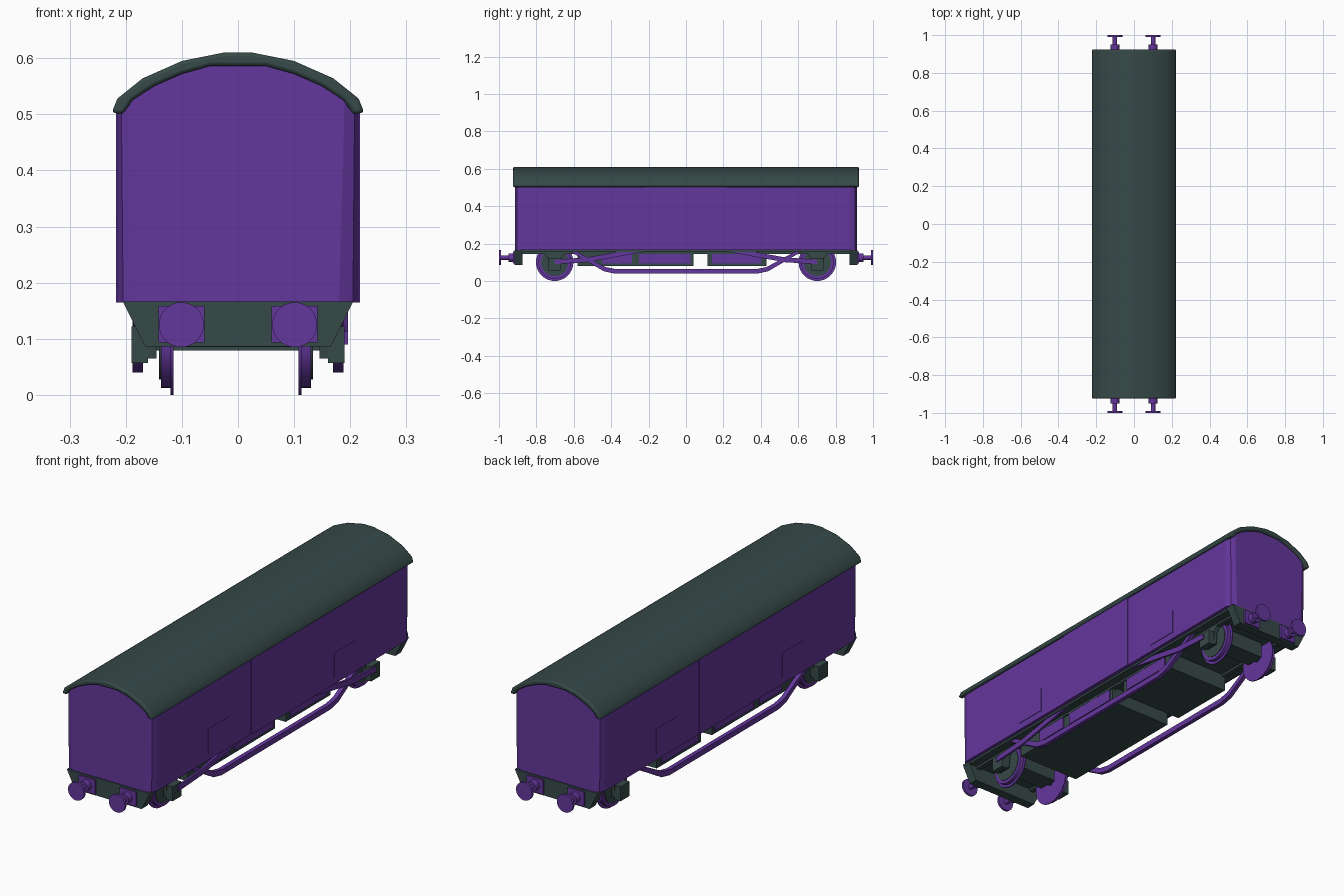
import bpy, bmesh, math
from mathutils import Matrix, Vector

if "Cube" in bpy.data.objects:
    bpy.data.objects.remove(bpy.data.objects["Cube"], do_unlink=True)


def material(name, rgb):
    m = bpy.data.materials.new(name)
    m.use_nodes = True
    m.diffuse_color = (*rgb, 1)
    m.node_tree.nodes["Principled BSDF"].inputs["Base Color"].default_value = (*rgb, 1)
    return m


PURPLE = material("purple paint", (0.127, 0.038, 0.335))
SLATE = material("dark slate", (0.037, 0.067, 0.065))


def finish(name, bm, mat, smooth=False):
    bmesh.ops.recalc_face_normals(bm, faces=bm.faces)
    me = bpy.data.meshes.new(name)
    bm.to_mesh(me)
    bm.free()
    me.materials.append(mat)
    ob = bpy.data.objects.new(name, me)
    bpy.context.collection.objects.link(ob)
    if smooth:
        bpy.ops.object.select_all(action='DESELECT')
        ob.select_set(True)
        bpy.context.view_layer.objects.active = ob
        bpy.ops.object.shade_smooth_by_angle(angle=math.radians(30))
    return ob


def prism_mesh(pts, axis, a, b):
    """Extrude a 2D outline along x (outline in y, z) or y (outline in x, z)."""
    def place(u, v, t):
        return (t, u, v) if axis == 'x' else (u, t, v)
    bm = bmesh.new()
    face = bm.faces.new([bm.verts.new(place(u, v, a)) for u, v in pts])
    out = bmesh.ops.extrude_face_region(bm, geom=[face])
    shift = Vector(place(0, 0, b - a))
    bmesh.ops.translate(bm, vec=shift, verts=[g for g in out["geom"] if isinstance(g, bmesh.types.BMVert)])
    return bm


def prism(name, pts, axis, a, b, mat, smooth=False):
    return finish(name, prism_mesh(pts, axis, a, b), mat, smooth)


def box(name, x0, x1, y0, y1, z0, z1, mat):
    return prism(name, [(y0, z0), (y1, z0), (y1, z1), (y0, z1)], 'x', x0, x1, mat)


def cylinder(name, axis, centre, r, length, mat, sides=32):
    bm = bmesh.new()
    bmesh.ops.create_cone(bm, cap_ends=True, segments=sides, radius1=r, radius2=r, depth=length)
    turn = Matrix.Rotation(math.pi / 2, 4, 'Y' if axis == 'x' else 'X')
    bmesh.ops.transform(bm, matrix=Matrix.Translation(centre) @ turn, verts=bm.verts)
    return finish(name, bm, mat, True)


def mirrored(half):
    """Close a right-hand outline with its mirror image."""
    return half + [(-u, v) for u, v in reversed(half) if u > 0]


# Van body with arched top and rounded corner posts
top = [(0, 0.592), (0.05, 0.588), (0.1, 0.574), (0.15, 0.552), (0.19, 0.525), (0.215, 0.5)]
bm = prism_mesh(mirrored(top + [(0.215, 0.165)]), 'y', -0.913, 0.913)
corners = [e for e in bm.edges
           if abs(e.verts[0].co.z - e.verts[1].co.z) > 0.3
           and abs(e.verts[0].co.y - e.verts[1].co.y) < 0.01]
bmesh.ops.bevel(bm, geom=corners, offset=0.035, segments=2, profile=0.5, affect='EDGES')
finish("van_body", bm, PURPLE)

# Curved roof shell with overhanging eaves
outer = [(0.025, 0.61), (0.1, 0.595), (0.17, 0.564), (0.215, 0.528), (0.225, 0.503)]
inner = [(0.205, 0.5), (0.188, 0.525), (0.15, 0.55), (0.1, 0.572), (0.05, 0.586)]
roof = prism("roof", mirrored(outer + inner), 'y', -0.924, 0.924, SLATE, True)
bevel = roof.modifiers.new("soft_ends", 'BEVEL')
bevel.width, bevel.segments = 0.006, 2
bevel.limit_method, bevel.angle_limit = 'ANGLE', math.radians(50)

# Underframe floor and equipment boxes
box("underframe_floor", -0.2, 0.2, -0.9, 0.9, 0.155, 0.166, SLATE)
box("long_equipment_box", -0.156, 0.156, -0.58, 0.04, 0.079, 0.16, SLATE)
box("short_equipment_box", -0.156, 0.156, 0.115, 0.43, 0.079, 0.16, SLATE)

for s, side in ((1, "left"), (-1, "right")):
    # Doors and small side panels
    box(side + "_doors", s * 0.213, s * 0.2175, -0.215, 0.215, 0.165, 0.502, PURPLE)
    for y in (-0.445, 0.445):
        box(side + "_side_panel", s * 0.213, s * 0.2175, y - 0.075, y + 0.075, 0.195, 0.305, PURPLE)
    # Solebar and equipment covers
    box(side + "_solebar", s * 0.14, s * 0.162, -0.88, 0.88, 0.145, 0.165, SLATE)
    for y0, y1 in ((-0.45, -0.29), (-0.25, 0.025), (0.14, 0.4)):
        box(side + "_equipment_cover", s * 0.15, s * 0.161, y0, y1, 0.092, 0.155, PURPLE)
    # Truss rod below the frame
    truss = [(0.385, 0.04), (0.44, 0.052), (0.635, 0.166), (0.6, 0.166), (0.43, 0.074), (0.38, 0.064)]
    prism(side + "_truss_rod", mirrored(truss), 'x', s * 0.169, s * 0.188, PURPLE)

for e, end in ((-1, "front"), (1, "back")):
    # Headstock with sloping lower corners
    prism(end + "_headstock", mirrored([(0.205, 0.166), (0.165, 0.086)]),
          'y', e * 0.875, e * 0.917, SLATE)
    # Axle and housing
    axle_y = e * 0.702
    cylinder(end + "_axle", 'x', (0, axle_y, 0.1), 0.013, 0.33, SLATE, 16)
    box(end + "_axle_housing", -0.1, 0.1, axle_y - 0.045, axle_y + 0.045, 0.085, 0.16, SLATE)

    for s, side in ((1, "left"), (-1, "right")):
        tag = end + "_" + side
        # Buffer
        x, z = s * 0.101, 0.125
        box(tag + "_buffer_plate", x - 0.041, x + 0.041, e * 0.91, e * 0.924, 0.093, 0.158, PURPLE)
        cylinder(tag + "_buffer_collar", 'y', (x, e * 0.935, z), 0.023, 0.03, PURPLE)
        cylinder(tag + "_buffer_shaft", 'y', (x, e * 0.965, z), 0.012, 0.06, PURPLE, 20)
        cylinder(tag + "_buffer_head", 'y', (x, e * 0.995, z), 0.04, 0.01, PURPLE)
        # Flanged wheel with dark centre
        wx = s * 0.123 - 0.0035
        cylinder(tag + "_wheel", 'x', (wx, axle_y, 0.1), 0.088, 0.022, PURPLE, 40)
        cylinder(tag + "_wheel_flange", 'x', (wx - s * 0.009, axle_y, 0.1), 0.1, 0.005, PURPLE, 40)
        cylinder(tag + "_wheel_centre", 'x', (wx + s * 0.011, axle_y, 0.1), 0.073, 0.006, SLATE, 40)
        # Axle guard and axle box
        guard = [(0.065, 0.165), (0.035, 0.12), (0.03, 0.065)]
        prism(tag + "_axle_guard", [(axle_y + u, v) for u, v in mirrored(guard)],
              'x', s * 0.145, s * 0.162, SLATE)
        box(tag + "_axle_box", s * 0.16, s * 0.19, axle_y - 0.032, axle_y + 0.032, 0.057, 0.122, SLATE)

    # Brake lever, on one side only
    lever = [(0.7, 0.09), (0.53, 0.1), (0.22, 0.156), (0.22, 0.168), (0.29, 0.168), (0.53, 0.126), (0.7, 0.114)]
    prism(end + "_brake_lever", [(e * u, v) for u, v in lever], 'x', 0.186, 0.196, PURPLE)
